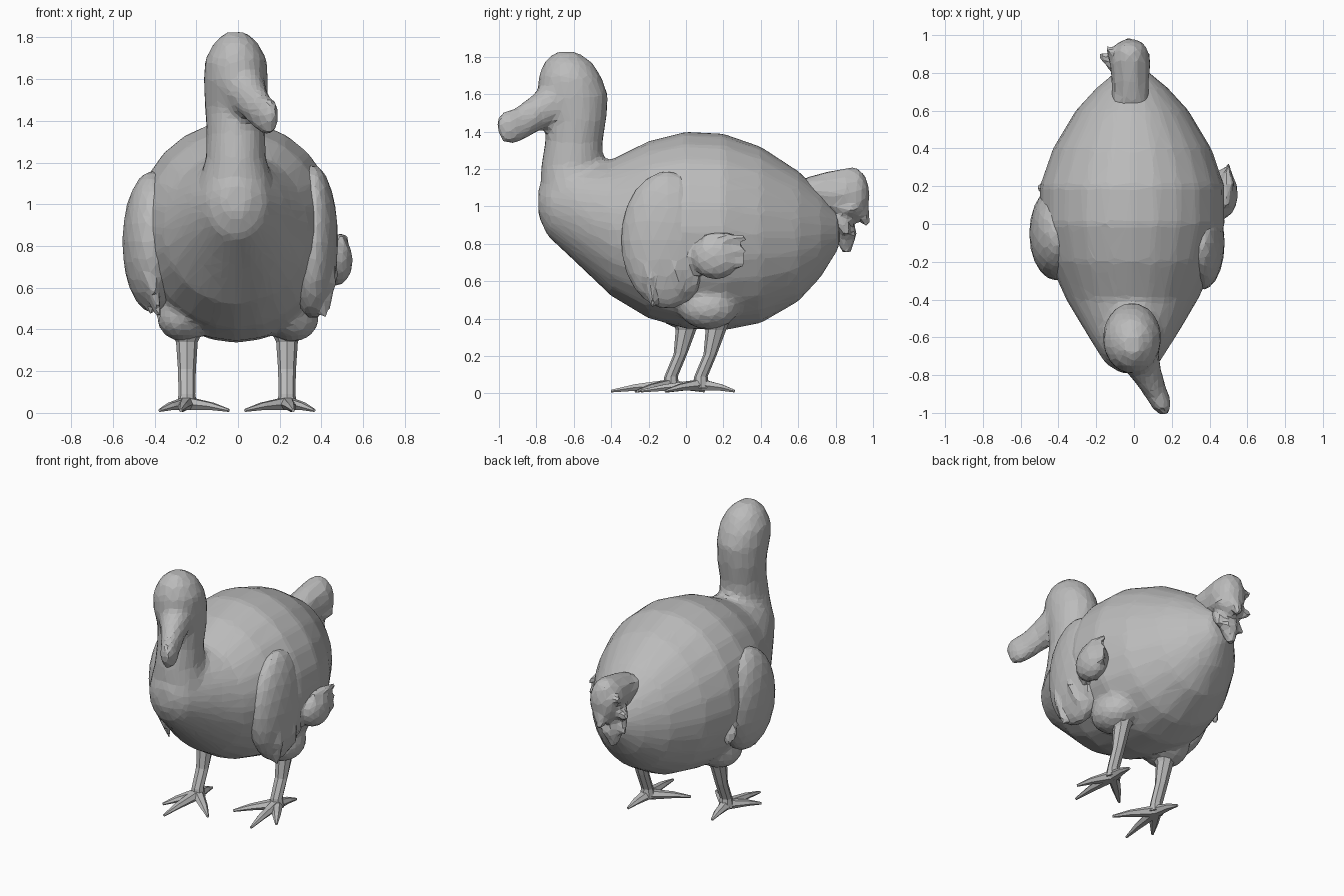
import bpy, bmesh, math, random
from mathutils import Vector, Matrix

random.seed(4)
if "Cube" in bpy.data.objects:
    bpy.data.objects.remove(bpy.data.objects["Cube"])

GREY = (0.5, 0.5, 0.5, 1)
grey = bpy.data.materials.new("plain_grey")
grey.use_nodes = True
grey.diffuse_color = GREY
grey.node_tree.nodes["Principled BSDF"].inputs["Base Color"].default_value = GREY


def tube(bm, rings, axis, n=16):
    """Closed loft of ellipses (centre, half width, half height) facing one axis."""
    axis = Vector(axis).normalized()
    side = axis.cross((0, 0, 1))
    side = side.normalized() if side.length > 0.1 else Vector((1, 0, 0))
    up = side.cross(axis)
    loops = []
    for centre, a, b in rings:
        angles = [math.tau * i / n for i in range(n)]
        loops.append([bm.verts.new(Vector(centre) + side * a * math.cos(t) + up * b * math.sin(t))
                      for t in angles])
    for low, high in zip(loops, loops[1:]):
        for i in range(n):
            j = (i + 1) % n
            bm.faces.new((low[i], low[j], high[j], high[i]))
    bm.faces.new(loops[0][::-1])
    bm.faces.new(loops[-1])


def blob(bm, centre, radii):
    matrix = Matrix.Translation(centre) @ Matrix.Diagonal((*radii, 1))
    bmesh.ops.create_icosphere(bm, subdivisions=3, radius=1, matrix=matrix)


def feather(bm, start, end, width, thick):
    start, end = Vector(start), Vector(end)
    rings = [(start, width * 0.6, thick), (start.lerp(end, 0.5), width, thick),
             (end, width * 0.25, thick * 0.4)]
    tube(bm, rings, end - start, 6)


def finish(name, bm, voxel=None, ratio=1.0, smooth=0):
    bmesh.ops.recalc_face_normals(bm, faces=bm.faces)
    mesh = bpy.data.meshes.new(name)
    bm.to_mesh(mesh)
    bm.free()
    mesh.materials.append(grey)
    obj = bpy.data.objects.new(name, mesh)
    bpy.context.collection.objects.link(obj)
    if voxel:
        # Fuse the overlapping forms, then cut down to coarse flat facets
        fuse = obj.modifiers.new("fuse", "REMESH")
        fuse.mode, fuse.voxel_size = "VOXEL", voxel
        if smooth:
            soften = obj.modifiers.new("soften", "SMOOTH")
            soften.iterations = smooth
        facet = obj.modifiers.new("facet", "DECIMATE")
        facet.ratio = ratio
    return obj


# Body, neck, head and beak fused in one skin
bm = bmesh.new()
profile = [  # y, bottom, top, half width
    (-.79, .95, 1.1, .06), (-.74, .84, 1.18, .14), (-.6, .71, 1.23, .23),
    (-.4, .52, 1.25, .35), (-.2, .40, 1.35, .44), (0, .345, 1.4, .49),
    (.2, .335, 1.39, .49), (.4, .375, 1.32, .42), (.6, .49, 1.19, .3),
    (.72, .62, 1.08, .19), (.82, .78, .96, .07)]
tube(bm, [((-.01, y, (lo + hi) / 2), w, (hi - lo) / 2) for y, lo, hi, w in profile], (0, 1, 0), 24)
neck = [  # y, z, half width, half depth
    (-.52, .95, .22, .23), (-.6, 1.1, .18, .18), (-.61, 1.22, .145, .165),
    (-.6, 1.34, .14, .155), (-.585, 1.46, .15, .16), (-.605, 1.59, .155, .19),
    (-.62, 1.69, .15, .17), (-.63, 1.77, .11, .13), (-.64, 1.825, .05, .06)]
tube(bm, [((-.01, y, z), a, b) for y, z, a, b in neck], (0, 0, 1), 20)
tube(bm, [((.01, -.66, 1.58), .12, .13), ((.07, -.8, 1.5), .08, .095),
          ((.115, -.89, 1.44), .06, .09), ((.145, -.95, 1.42), .055, .095),
          ((.165, -1.0, 1.40), .03, .06)], (.4, -1, -.3), 14)
for x, y in ((.26, .12), (-.26, 0)):
    blob(bm, (x, y, .46), (.13, .16, .12))
finish("body", bm, .025, .13, 3)

# Wings: a shoulder mass with drooping ragged feathers
bm = bmesh.new()
blob(bm, (.36, -.1, .82), (.12, .25, .37))
blob(bm, (.47, .16, .73), (.08, .13, .12))
for i in range(6):
    y = -.22 + .08 * i
    feather(bm, (.42, y, .78), (.44 + random.uniform(-.05, .06), y + .04, .46 + .04 * i), .06, .03)
for z in (.68, .75, .82):
    feather(bm, (.49, .1, z), (.5, .32, z + random.uniform(-.02, .02)), .04, .04)
finish("left_wing", bm, .02, .12)

bm = bmesh.new()
blob(bm, (-.41, -.05, .82), (.145, .25, .34))
for i in range(7):
    y = -.24 + .07 * i
    feather(bm, (-.46, y, .75), (-.42 - random.uniform(-.08, .06), y + .04, .44 + .03 * i), .06, .03)
finish("right_wing", bm, .02, .12)

# Curled tail plume: root, puff and a ring of tufts
bm = bmesh.new()
tube(bm, [((-.02, .62, 1.08), .1, .07), ((-.02, .76, 1.07), .1, .12),
          ((-.02, .86, 1.07), .11, .14), ((-.01, .95, 1.08), .07, .09)], (0, 1, 0), 10)
blob(bm, (-.02, .89, 1.06), (.1, .09, .15))
for i in range(8):
    t = math.tau * i / 8
    tip = (-.05 + .13 * math.cos(t), .9 + .05 * math.sin(t), .98 + .19 * math.sin(t))
    feather(bm, (-.02, .8, 1.0), tip, .055, .05)
feather(bm, (-.02, .9, 1.1), (-.03, .97, .9), .07, .045)
feather(bm, (-.04, .84, .95), (-.06, .86, .75), .08, .06)
finish("tail", bm, .02, .2)

# Legs with three spread front toes and one back toe
for name, x, y, sign in (("left", .235, .08, 1), ("right", -.245, -.08, -1)):
    bm = bmesh.new()
    tube(bm, [((x, y, .03), .05, .045), ((x, y, .09), .04, .036),
              ((x, y + .05, .21), .043, .036), ((x, y + .08, .34), .052, .055),
              ((x, y + .08, .42), .09, .09)], (0, 0, 1), 8)
    finish(name + "_leg", bm)
    bm = bmesh.new()
    for dx, dy in ((.03, -.32), (.13, -.19), (-.2, -.18), (.02, .18)):
        end = Vector((x + sign * dx, y + dy, .012))
        start = Vector((x, y, .045))
        middle = start.lerp(end, .6) + Vector((0, 0, .006))
        tube(bm, [(start, .04, .035), (middle, .026, .02), (end, .008, .008)], end - start, 6)
    foot = finish(name + "_foot", bm)
    for v in foot.data.vertices:
        v.co.z = max(v.co.z, 0)
